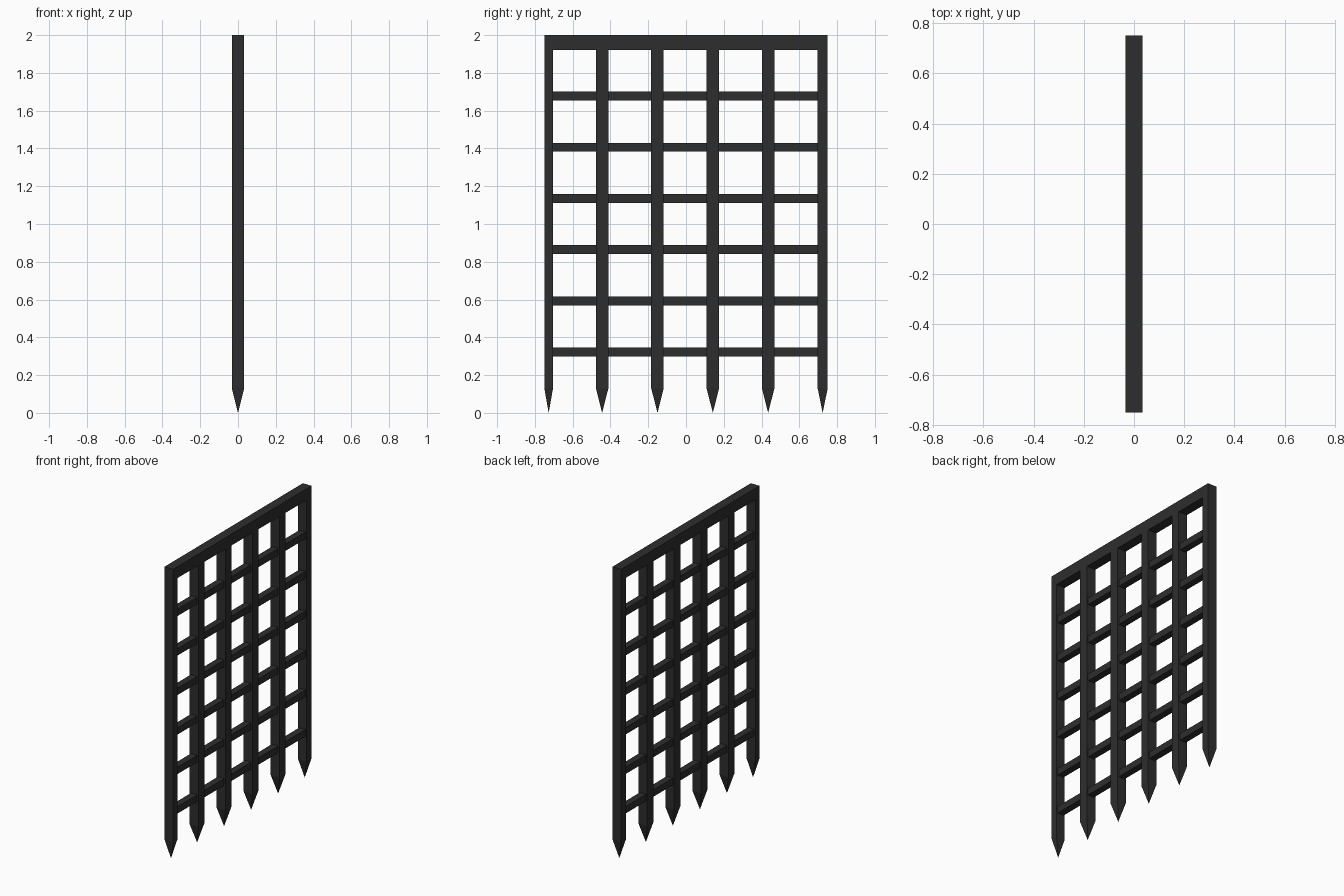
import bpy
import bmesh

cube = bpy.data.objects.get("Cube")
if cube:
    bpy.data.objects.remove(cube, do_unlink=True)

iron = bpy.data.materials.new("dark_iron")
iron.use_nodes = True
iron.diffuse_color = (0.027, 0.027, 0.027, 1)
iron.node_tree.nodes["Principled BSDF"].inputs["Base Color"].default_value = iron.diffuse_color

DEPTH = 0.033       # half thickness of the grille
SPIKE_Z = 0.13      # height where the spikes begin


def add_box(name, x, y, z, spike=False):
    """Box between the given (low, high) ranges, with an optional point below."""
    bm = bmesh.new()
    bmesh.ops.create_cube(bm, size=1)
    for v in bm.verts:
        v.co = [r[0] if c < 0 else r[1] for c, r in zip(v.co, (x, y, z))]
    if spike:
        bm.normal_update()
        bottom = min(bm.faces, key=lambda f: f.normal.z)
        centre = bottom.calc_center_median()
        result = bmesh.ops.poke(bm, faces=[bottom])
        result["verts"][0].co = (centre.x, centre.y, 0)
    bmesh.ops.recalc_face_normals(bm, faces=bm.faces)
    mesh = bpy.data.meshes.new(name)
    bm.to_mesh(mesh)
    bm.free()
    mesh.materials.append(iron)
    obj = bpy.data.objects.new(name, mesh)
    bpy.context.collection.objects.link(obj)
    return obj


# Top beam
add_box("top_beam", (-DEPTH, DEPTH), (-0.75, 0.75), (1.922, 2))

# Spiked upright bars: narrow ones at the edges, four wider ones between
uprights = [(-0.75, -0.704)]
uprights += [(-0.444 + 0.293 * i - 0.033, -0.444 + 0.293 * i + 0.033) for i in range(4)]
uprights += [(0.697, 0.75)]
for i, y in enumerate(uprights):
    add_box(f"upright_bar_{i + 1}", (-DEPTH, DEPTH), y, (SPIKE_Z, 1.93), spike=True)

# Thinner cross bars
for i in range(6):
    z = 0.322 + 0.271 * i
    add_box(f"cross_bar_{i + 1}", (-0.0235, 0.0235), (-0.72, 0.72), (z - 0.0235, z + 0.0235))
